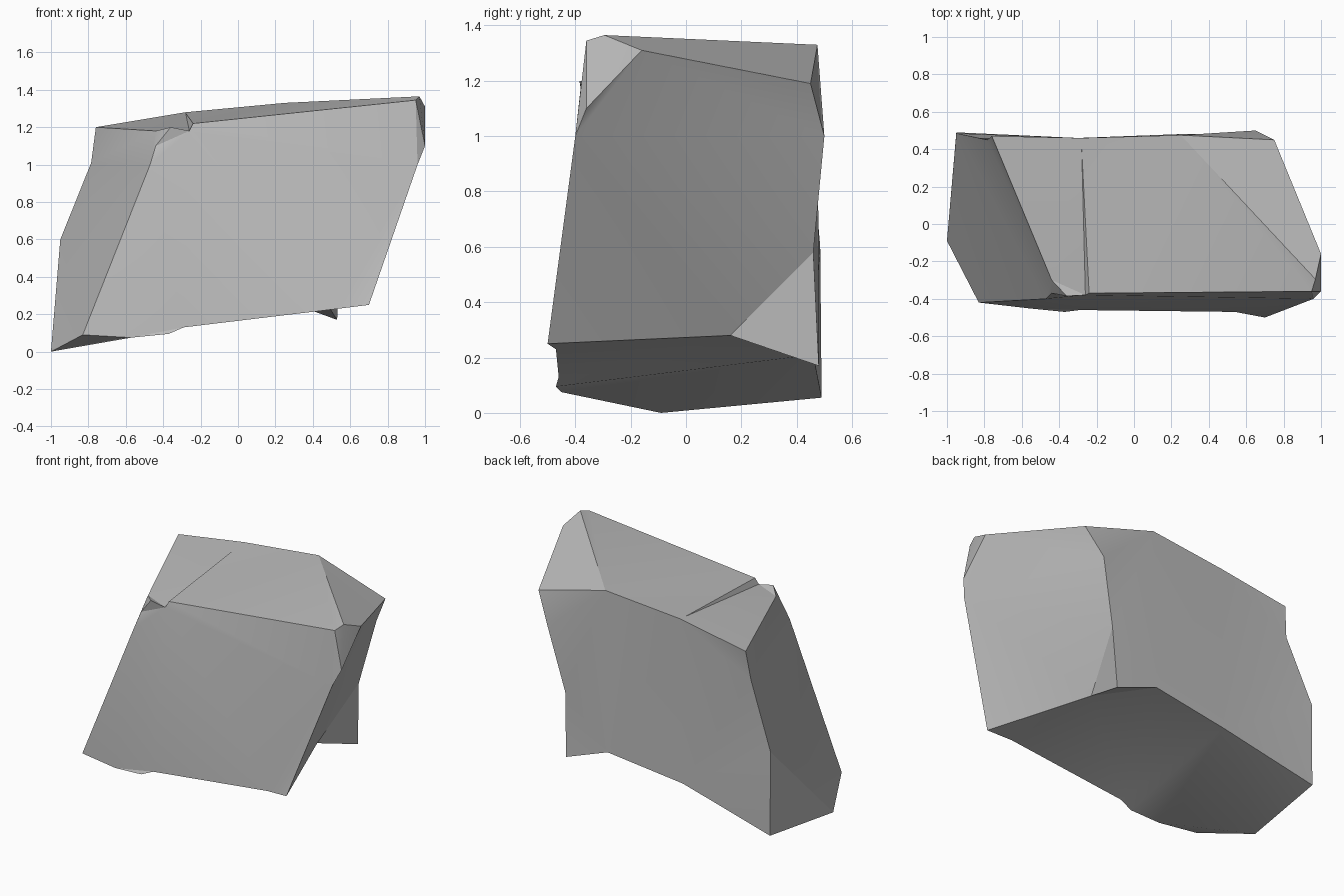
import bpy
import bmesh
import math

cube = bpy.data.objects.get("Cube")
if cube:
    bpy.data.objects.remove(cube, do_unlink=True)

stone = bpy.data.materials.new("stone_grey")
stone.use_nodes = True
GREY = (0.5, 0.5, 0.5, 1)
stone.diffuse_color = GREY
stone.node_tree.nodes["Principled BSDF"].inputs["Base Color"].default_value = GREY

# Corners along the lower rim, front then back
lower = {
    "front_toe_left": (-.83, -.42, .09),
    "front_toe_dip": (-.57, -.45, .075),
    "front_toe_bend": (-.37, -.47, .095),
    "front_toe_mid": (-.29, -.46, .13),
    "front_toe_far": (.54, -.47, .23),
    "front_toe_right": (.7, -.5, .25),
    "left_toe": (-1, -.09, 0),
    "back_toe_left": (-.95, .49, .055),
    "back_toe_mid": (-.3, .46, .21),
    "back_toe_arch": (.23, .48, .28),
    "spur_tip": (.53, .48, .17),
    "spur_root": (.46, .16, .28),
}

# Corners on the sides
sides = {
    "spur_top": (.55, .46, .58),
    "left_bulge": (-.95, .485, .6),
    "left_waist": (-.785, .45, 1.01),
    "front_shoulder_left": (-.47, -.4, 1),
    "front_neck_left": (-.44, -.37, 1.1),
    "front_shoulder_right": (.96, -.4, 1),
    "right_shoulder": (1, -.36, 1.1),
    "back_shoulder_right": (.65, .5, 1),
}

# Corners along the upper rim and the stepped crack
upper = {
    "top_back_left": (-.76, .47, 1.2),
    "top_back_mid": (-.28, .46, 1.28),
    "top_back_far": (.25, .475, 1.33),
    "top_back_right": (.75, .45, 1.19),
    "top_front_left": (-.44, -.3, 1.18),
    "chip_point": (-.36, -.385, 1.2),
    "crack_low": (-.26, -.38, 1.18),
    "crack_high": (-.24, -.37, 1.22),
    "crack_end": (-.28, .41, 1.275),
    "top_front_right": (.95, -.36, 1.345),
    "top_peak": (.97, -.295, 1.365),
    "right_peak": (1, -.16, 1.31),
}

# Each planar-ish side of the boulder as a loop of corner names
panels = [
    # front, split at the vertical bend
    "front_toe_left front_toe_dip front_toe_bend front_toe_mid crack_low "
    "chip_point front_neck_left front_shoulder_left",
    "front_toe_mid front_toe_far front_toe_right front_shoulder_right "
    "right_shoulder top_front_right crack_high crack_low",
    "chip_point top_front_left front_neck_left",
    # left flank
    "front_toe_left front_shoulder_left front_neck_left top_front_left "
    "top_back_left left_waist left_bulge left_toe",
    "left_toe left_bulge back_toe_left",
    # back
    "back_toe_left left_bulge left_waist top_back_left top_back_mid "
    "top_back_far back_shoulder_right spur_top spur_tip back_toe_arch back_toe_mid",
    "top_back_far top_back_right back_shoulder_right",
    # right flank and spur
    "front_toe_right spur_root spur_top back_shoulder_right top_back_right "
    "right_peak right_shoulder front_shoulder_right",
    "spur_root spur_tip spur_top",
    "right_shoulder right_peak top_peak top_front_right",
    # top and crack step
    "top_back_left top_front_left chip_point crack_low crack_end top_back_mid",
    "crack_low crack_high crack_end",
    "crack_high top_front_right top_peak top_back_far top_back_mid crack_end",
    "top_peak right_peak top_back_right top_back_far",
    # underside
    "front_toe_left left_toe back_toe_left back_toe_mid front_toe_bend front_toe_dip",
    "front_toe_bend back_toe_mid back_toe_arch front_toe_mid",
    "front_toe_mid back_toe_arch spur_root front_toe_right front_toe_far",
    "back_toe_arch spur_tip spur_root",
]

bm = bmesh.new()
corner = {}
for group in (lower, sides, upper):
    for name, position in group.items():
        corner[name] = bm.verts.new(position)
for panel in panels:
    bm.faces.new([corner[name] for name in panel.split()])
bmesh.ops.recalc_face_normals(bm, faces=bm.faces)
bmesh.ops.triangulate(bm, faces=bm.faces[:], ngon_method="BEAUTY")
bmesh.ops.recalc_face_normals(bm, faces=bm.faces)

mesh = bpy.data.meshes.new("boulder")
bm.to_mesh(mesh)
bm.free()
mesh.materials.append(stone)
boulder = bpy.data.objects.new("boulder", mesh)
bpy.context.collection.objects.link(boulder)

# Soft shading over gentle bends, crisp at the breaks
bpy.ops.object.select_all(action="DESELECT")
boulder.select_set(True)
bpy.context.view_layer.objects.active = boulder
bpy.ops.object.shade_smooth_by_angle(angle=math.radians(30))
